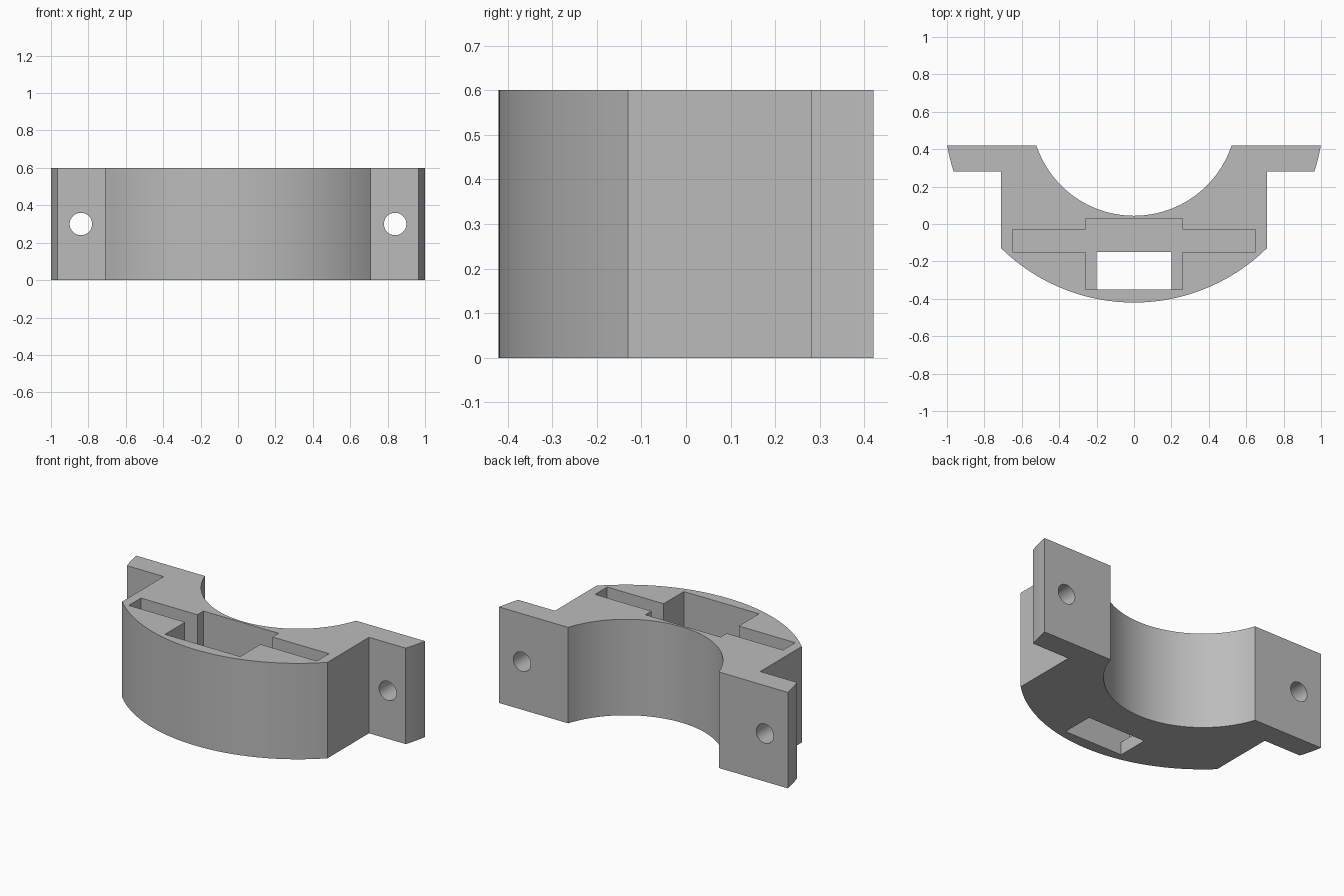
import bpy, bmesh, math

if "Cube" in bpy.data.objects:
    bpy.data.objects.remove(bpy.data.objects["Cube"])

HEIGHT = 0.6
FLOOR = 0.08
CENTRE_Y = 0.594      # shared centre of the outer and inner arcs
OUTER_R = 1.014
INNER_R = 0.55
BACK_Y = 0.42
FLANGE_Y = 0.28
SIDE_X = 0.71
OVER = 0.1            # cutter overshoot

grey = bpy.data.materials.new("plain grey")
grey.use_nodes = True
colour = (0.5, 0.5, 0.5, 1)
grey.diffuse_color = colour
grey.node_tree.nodes["Principled BSDF"].inputs["Base Color"].default_value = colour


def prism(name, outline, z0, z1):
    """Extrude a closed xy outline from z0 to z1."""
    bm = bmesh.new()
    base = bm.faces.new([bm.verts.new((x, y, z0)) for x, y in outline])
    top = bmesh.ops.extrude_face_region(bm, geom=[base])["geom"]
    verts = [v for v in top if isinstance(v, bmesh.types.BMVert)]
    bmesh.ops.translate(bm, vec=(0, 0, z1 - z0), verts=verts)
    bmesh.ops.recalc_face_normals(bm, faces=bm.faces)
    mesh = bpy.data.meshes.new(name)
    bm.to_mesh(mesh)
    bm.free()
    mesh.materials.append(grey)
    obj = bpy.data.objects.new(name, mesh)
    bpy.context.collection.objects.link(obj)
    return obj


def box_outline(x, y0, y1):
    return [(-x, y0), (x, y0), (x, y1), (-x, y1)]


def arc(radius, y0, y1, steps):
    """Right-hand points of an arc below the shared centre, from y0 to y1."""
    a0, a1 = (math.acos((CENTRE_Y - y) / radius) for y in (y0, y1))
    angles = [a0 + (a1 - a0) * i / steps for i in range(steps + 1)]
    return [(radius * math.sin(a), CENTRE_Y - radius * math.cos(a)) for a in angles]


def cut(target, cutter):
    cutter.hide_render = True
    mod = target.modifiers.new("cut", 'BOOLEAN')
    mod.operation = 'DIFFERENCE'
    mod.solver = 'EXACT'
    mod.object = cutter
    bpy.context.view_layer.objects.active = target
    bpy.ops.object.modifier_apply(modifier=mod.name)
    bpy.data.objects.remove(cutter)


# Half outline of the clamp, mirrored across x
corner_y = CENTRE_Y - math.sqrt(OUTER_R ** 2 - SIDE_X ** 2)
half = arc(OUTER_R, CENTRE_Y - OUTER_R, corner_y, 24)
half += [(SIDE_X, FLANGE_Y)]
half += arc(OUTER_R, FLANGE_Y, BACK_Y, 4)
half += arc(INNER_R, BACK_Y, CENTRE_Y - INNER_R, 24)
outline = half + [(-x, y) for x, y in reversed(half[1:-1])]
clamp = prism("clamp_body", outline, 0, HEIGHT)

# Cross-shaped pocket open at the top
pocket_half = [(0.26, -0.35), (0.26, -0.15), (0.65, -0.15),
               (0.65, -0.03), (0.26, -0.03), (0.26, 0.03)]
pocket = pocket_half + [(-x, y) for x, y in reversed(pocket_half)]
cut(clamp, prism("pocket_cutter", pocket, FLOOR, HEIGHT + OVER))

# Window through the pocket floor
cut(clamp, prism("window_cutter", box_outline(0.2, -0.35, -0.15), -OVER, FLOOR + OVER))

# Bolt holes through the flanges
for side in (-1, 1):
    bpy.ops.mesh.primitive_cylinder_add(
        vertices=40, radius=0.06, depth=0.4,
        location=(side * 0.84, (FLANGE_Y + BACK_Y) / 2, HEIGHT / 2),
        rotation=(math.pi / 2, 0, 0))
    bolt = bpy.context.object
    bolt.name = "bolt_hole_cutter"
    bolt.data.materials.append(grey)
    cut(clamp, bolt)

# Smooth arcs with sharp edges
bpy.ops.object.select_all(action='DESELECT')
clamp.select_set(True)
bpy.context.view_layer.objects.active = clamp
bpy.ops.object.shade_smooth_by_angle(angle=math.radians(25))
